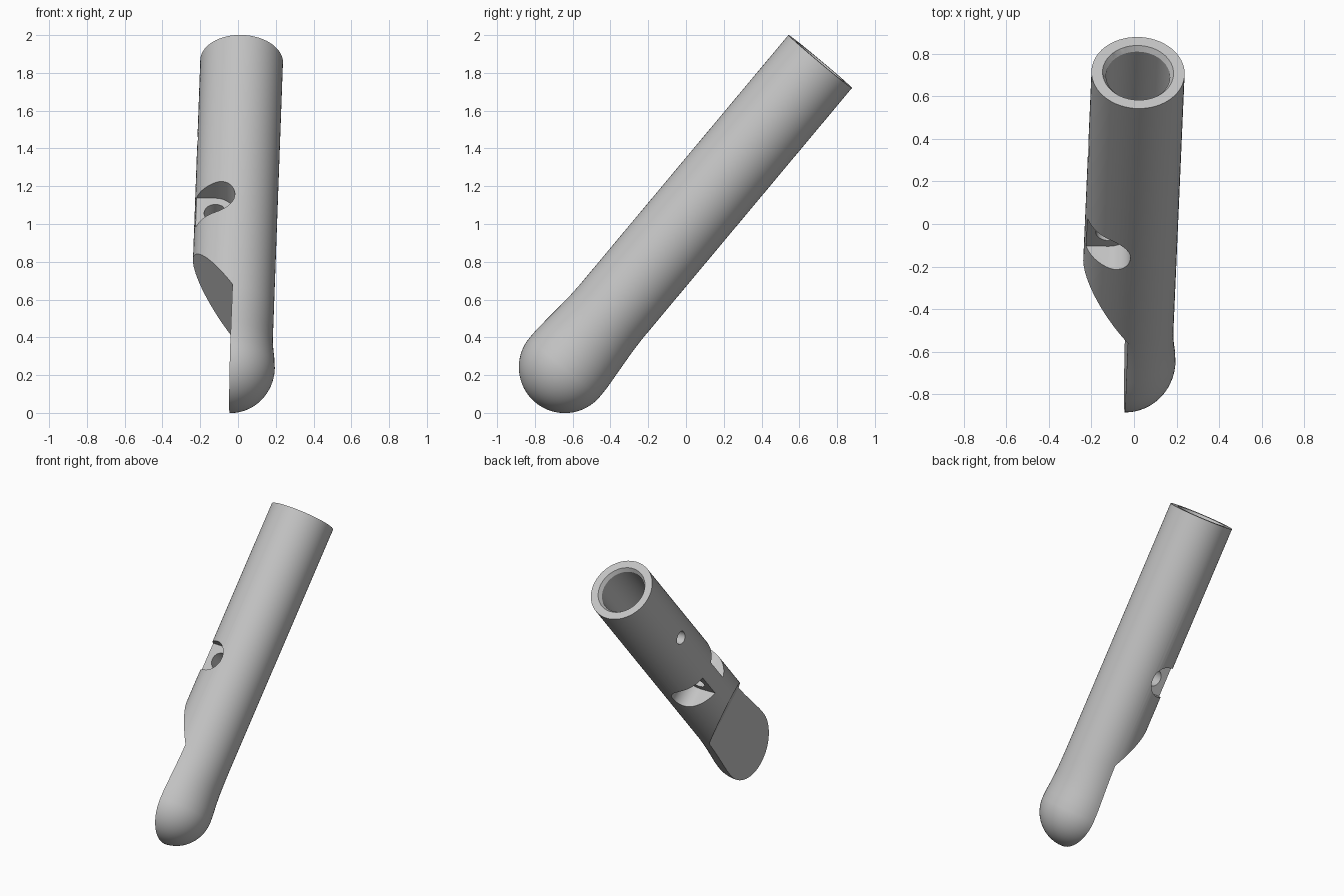
import bpy
import bmesh
from math import sin, cos, pi, radians
from mathutils import Matrix, Vector

cube = bpy.data.objects.get("Cube")
if cube:
    bpy.data.objects.remove(cube, do_unlink=True)

# Tilted frame: local z runs along the tube, origin at the rounded tip
axis = Vector((0.028, 0.641, 0.767)).normalized()
side = (Vector((1, 0, 0)) - axis * axis.x).normalized()
back = axis.cross(side)
FRAME = Matrix((side, back, axis)).transposed().to_4x4()
FRAME.translation = (-0.04, -0.642, 0.242)
LENGTH = 2.11
RADIUS = 0.219

grey = bpy.data.materials.new("plain grey")
grey.use_nodes = True
color = (0.55, 0.55, 0.55, 1)
grey.diffuse_color = color
grey.node_tree.nodes["Principled BSDF"].inputs["Base Color"].default_value = color


def make_object(name, bm):
    bmesh.ops.recalc_face_normals(bm, faces=bm.faces)
    mesh = bpy.data.meshes.new(name)
    bm.to_mesh(mesh)
    bm.free()
    mesh.transform(FRAME)
    mesh.materials.append(grey)
    obj = bpy.data.objects.new(name, mesh)
    bpy.context.collection.objects.link(obj)
    return obj


def loft(name, sections, n=64):
    """Skin elliptical rings given as (height, x radius, y radius)."""
    bm = bmesh.new()
    rings = [[bm.verts.new((rx * cos(2 * pi * i / n), ry * sin(2 * pi * i / n), t))
              for i in range(n)] for t, rx, ry in sections]
    for a, b in zip(rings, rings[1:]):
        for i in range(n):
            j = (i + 1) % n
            bm.faces.new((a[i], a[j], b[j], b[i]))
    bm.faces.new(rings[0])
    bm.faces.new(rings[-1])
    return make_object(name, bm)


def prism(name, outline, y0, y1):
    """Extrude an outline in the local xz plane along local y."""
    bm = bmesh.new()
    face = bm.faces.new([bm.verts.new((x, y0, z)) for x, z in outline])
    out = bmesh.ops.extrude_face_region(bm, geom=[face])
    moved = [v for v in out["geom"] if isinstance(v, bmesh.types.BMVert)]
    bmesh.ops.translate(bm, verts=moved, vec=(0, y1 - y0, 0))
    return make_object(name, bm)


def arc(cx, cz, r, start, end, n):
    return [(cx + r * cos(start + (end - start) * i / n),
             cz + r * sin(start + (end - start) * i / n)) for i in range(n + 1)]


# Tube with a rounded tip that blends into the straight barrel
TIP_X, TIP_Y = 0.235, 0.243
sections = []
for i in range(1, 17):
    a = pi / 2 * (1 - i / 16)
    if i == 1:
        sections.append((-TIP_Y, 0.002, 0.002))
    sections.append((-TIP_Y * sin(a), TIP_X * cos(a), TIP_Y * cos(a)))
sections += [(0.06, 0.231, 0.242), (0.12, 0.224, 0.237), (0.2, RADIUS, 0.23),
             (0.3, RADIUS, 0.222), (0.38, RADIUS, RADIUS), (LENGTH, RADIUS, RADIUS)]
tube = loft("tube_body", sections)

cutters = []

# Half of the tip removed, with a sloped shoulder
cutters.append(prism("shoulder_cut", [(0, -0.5), (0, 0.39), (-0.3, 0.856),
                                      (-0.5, 0.856), (-0.5, -0.5)], -0.5, 0.5))

# Round socket in the flat of the tip
bm = bmesh.new()
bmesh.ops.create_uvsphere(bm, u_segments=48, v_segments=24, radius=0.148)
cutters.append(make_object("socket_cut", bm))

# Bore in the open end with a chamfered mouth
cutters.append(loft("bore_cut", [(1.3, 0.15, 0.15), (LENGTH - 0.025, 0.15, 0.15),
                                 (LENGTH, 0.167, 0.167), (LENGTH + 0.05, 0.167, 0.167)]))

# Matching pockets on both sides of a thin web, and the hole through the web
POCKET_X, POCKET_Z, POCKET_R = -0.108, 1.01, 0.103
slot = arc(POCKET_X, POCKET_Z, POCKET_R, -pi / 2, pi / 2, 24)
slot += [(-0.4, POCKET_Z + POCKET_R), (-0.4, POCKET_Z - POCKET_R)]
for s in (-1, 1):
    cutters.append(prism("pocket_cut", slot, s * 0.06, s * 0.4))
cutters.append(prism("web_hole_cut", arc(POCKET_X, POCKET_Z, 0.06, 0, 2 * pi, 32)[:-1],
                     -0.1, 0.1))

# Small radial hole into the bore
bm = bmesh.new()
bmesh.ops.create_cone(bm, cap_ends=True, segments=32, radius1=0.045, radius2=0.045, depth=0.3,
                      matrix=Matrix.Translation((-0.2, 0, 1.56)) @ Matrix.Rotation(pi / 2, 4, "Y"))
cutters.append(make_object("pin_hole_cut", bm))

# Apply the cuts and discard the cutters
bpy.ops.object.select_all(action="DESELECT")
bpy.context.view_layer.objects.active = tube
tube.select_set(True)
for cutter in cutters:
    cutter.hide_render = True
    mod = tube.modifiers.new(cutter.name, "BOOLEAN")
    mod.operation = "DIFFERENCE"
    mod.solver = "EXACT"
    mod.object = cutter
    bpy.ops.object.modifier_apply(modifier=mod.name)
    bpy.data.objects.remove(cutter, do_unlink=True)

bpy.ops.object.shade_smooth_by_angle(angle=radians(30))
